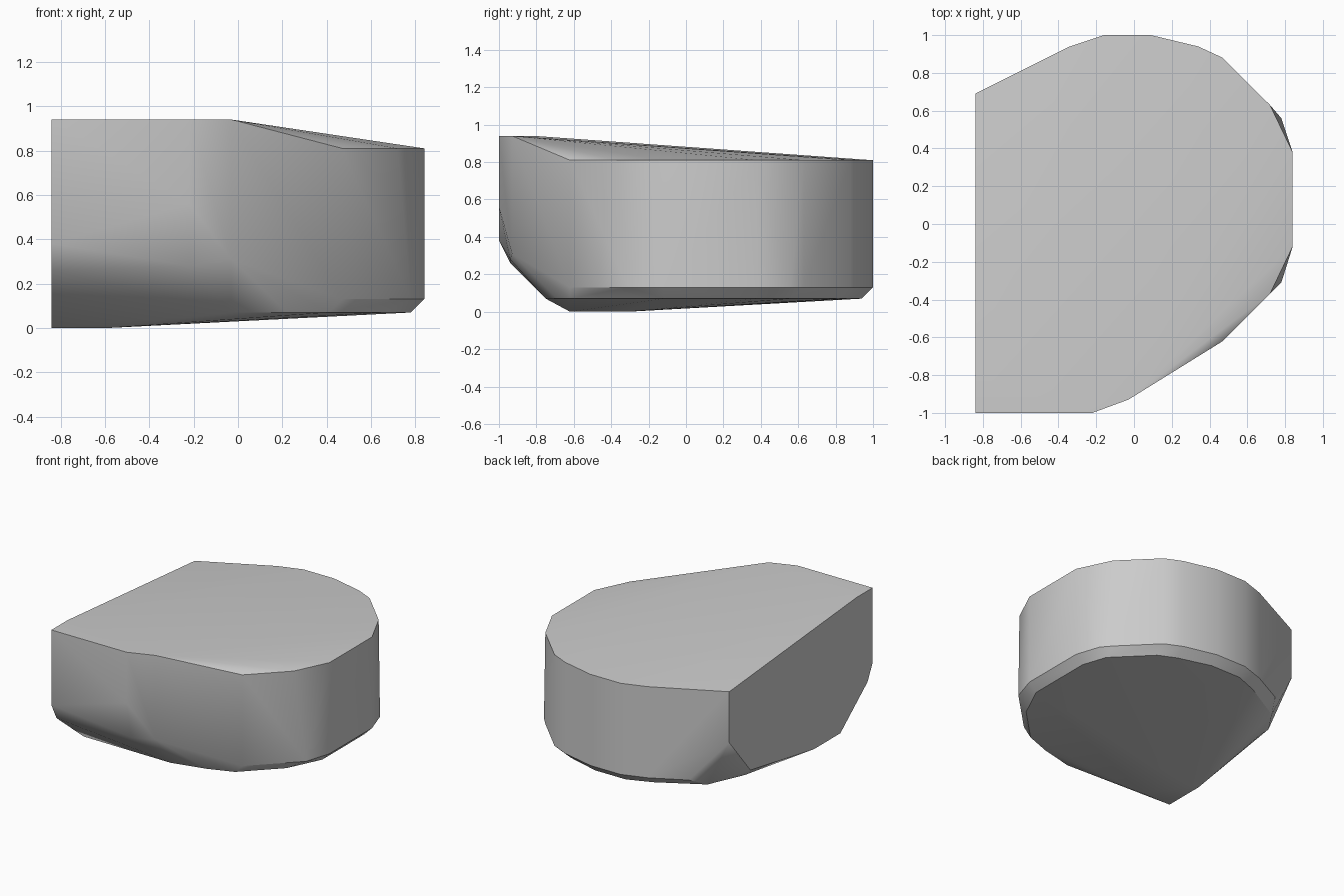
import bpy, bmesh, math

cube = bpy.data.objects.get("Cube")
if cube:
    bpy.data.objects.remove(cube, do_unlink=True)

stone = bpy.data.materials.new("stone_grey")
stone.use_nodes = True
GREY = (0.6, 0.6, 0.6, 1)
stone.diffuse_color = GREY
stone.node_tree.nodes["Principled BSDF"].inputs["Base Color"].default_value = GREY


def level(outline, z):
    """Lift a flat outline to one height."""
    return [(x, y, z) for x, y in outline]


# Rounded back and side rim, shared by the top edge and the lower edge
rim = [(-.34, .94), (-.16, 1), (.09, 1), (.34, .94), (.47, .88),
       (.72, .63), (.84, .38), (.84, -.12), (.72, -.37), (.47, -.62)]
# Raised front part of the top
ridge = [(-.84, -.81), (-.84, -1), (-.22, -1), (-.03, -.93)]
# Slightly fuller lower rim, and the inset rim of the underside
lower_rim = rim + [(.78, .56), (.78, -.31), (-.59, .81), (-.84, .44)]
under_rim = [(-.78, .42), (-.66, .69), (-.34, .87), (-.16, .94), (.09, .94),
             (.34, .87), (.47, .81), (.72, .56), (.78, .38), (.78, -.12),
             (.66, -.37), (.41, -.62), (.22, -.69), (-.03, -.75)]
# Lowest patch under the front
foot = [(-.84, -.31), (-.84, -.62), (-.59, -.62), (-.59, -.31)]
# Sloping corners of the front and of the cut-off side
corners = [(-.84, .69, .81), (-.84, .69, .43), (-.84, -1, .38),
           (-.84, -.94, .26), (-.22, -1, .56), (-.22, -.94, .28),
           (-.03, -.93, .31)]

points = (level(rim, .81) + level(ridge, .94) + level(lower_rim, .13)
          + level(under_rim, .07) + level(foot, 0) + corners)

# Wrap the outlines in one faceted skin
bm = bmesh.new()
for p in points:
    bm.verts.new(p)
hull = bmesh.ops.convex_hull(bm, input=bm.verts[:])
loose = {v for v in hull["geom_interior"] + hull["geom_unused"]
         if isinstance(v, bmesh.types.BMVert) and not v.link_faces}
bmesh.ops.delete(bm, geom=list(loose), context="VERTS")
bmesh.ops.dissolve_limit(bm, angle_limit=math.radians(0.5),
                         verts=bm.verts[:], edges=bm.edges[:])
bmesh.ops.recalc_face_normals(bm, faces=bm.faces[:])

mesh = bpy.data.meshes.new("stone_block")
bm.to_mesh(mesh)
bm.free()
mesh.materials.append(stone)
block = bpy.data.objects.new("stone_block", mesh)
bpy.context.collection.objects.link(block)

# Soft rounding with crisp rims
bpy.ops.object.select_all(action="DESELECT")
block.select_set(True)
bpy.context.view_layer.objects.active = block
bpy.ops.object.shade_smooth_by_angle(angle=math.radians(30))
